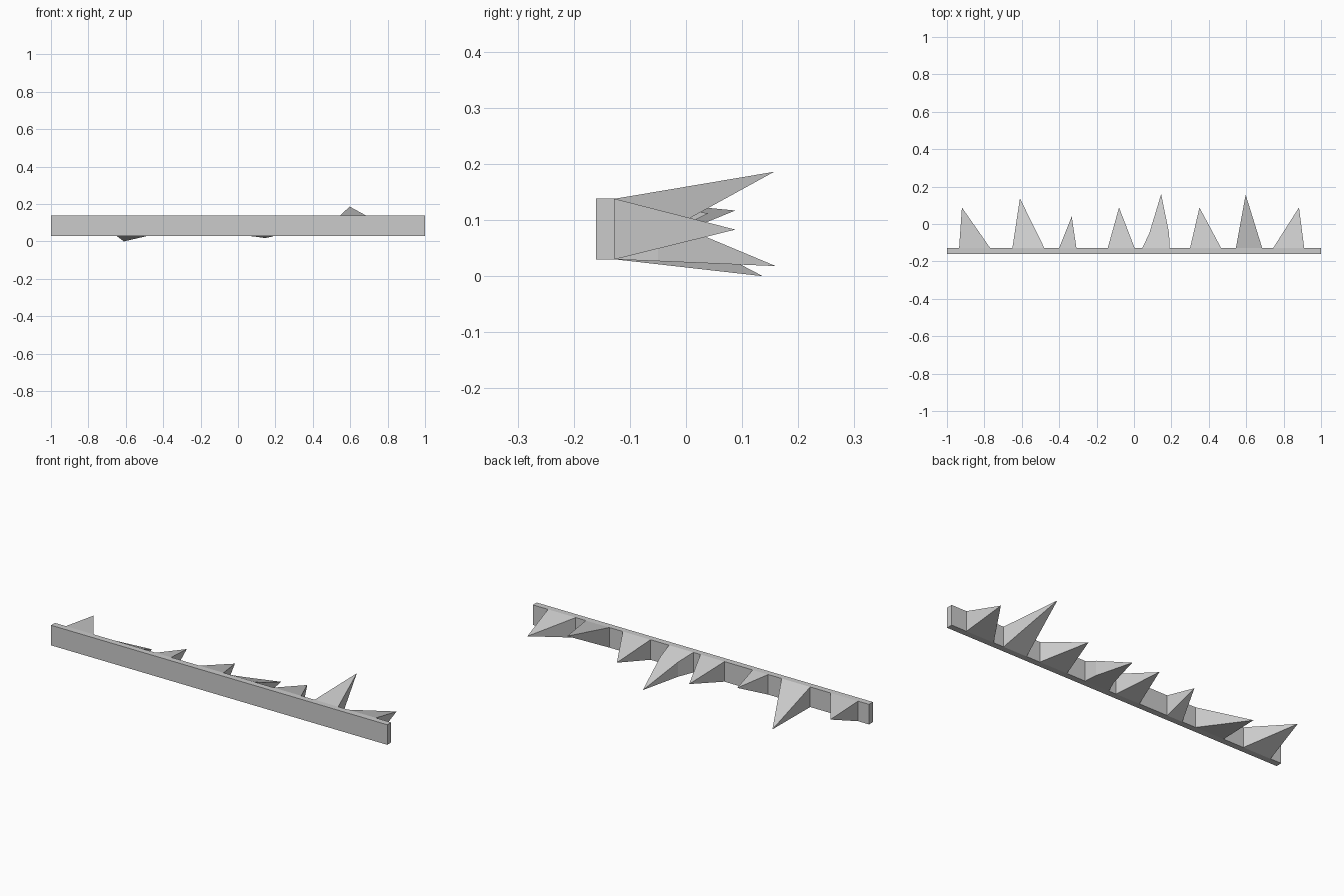
import bpy, bmesh

if "Cube" in bpy.data.objects:
    bpy.data.objects.remove(bpy.data.objects["Cube"])

Y_FRONT, Y_BACK = -0.16, -0.127
Z_LOW, Z_HIGH = 0.03, 0.138


def make_object(name, bm):
    bmesh.ops.recalc_face_normals(bm, faces=bm.faces)
    mesh = bpy.data.meshes.new(name)
    bm.to_mesh(mesh)
    bm.free()
    obj = bpy.data.objects.new(name, mesh)
    bpy.context.collection.objects.link(obj)
    return obj


def ring(bm, x0, x1, y, z0, z1):
    return [bm.verts.new((x, y, z)) for x, z in
            ((x0, z0), (x1, z0), (x1, z1), (x0, z1))]


def bridge(bm, a, b):
    for i in range(4):
        j = (i + 1) % 4
        bm.faces.new((a[i], a[j], b[j], b[i]))


def spike(name, x0, x1, tip, bend=None):
    """Four-sided spike on the back of the bar, optionally bent part way."""
    bm = bmesh.new()
    base = ring(bm, x0, x1, Y_BACK, Z_LOW, Z_HIGH)
    bm.faces.new(base)
    if bend:
        t, shift = bend
        mix = lambda a, b: a + (b - a) * t
        mid = ring(bm, mix(x0, tip[0]) + shift, mix(x1, tip[0]) + shift,
                   mix(Y_BACK, tip[1]), mix(Z_LOW, tip[2]), mix(Z_HIGH, tip[2]))
        bridge(bm, base, mid)
        base = mid
    point = bm.verts.new(tip)
    for i in range(4):
        bm.faces.new((base[i], base[(i + 1) % 4], point))
    return make_object(name, bm)


# Mounting bar
bm = bmesh.new()
front = ring(bm, -1, 1, Y_FRONT, Z_LOW, Z_HIGH)
back = ring(bm, -1, 1, Y_BACK, Z_LOW, Z_HIGH)
bridge(bm, front, back)
bm.faces.new(front)
bm.faces.new(back)
make_object("mounting_bar", bm)

# Row of irregular spikes: base start, base end, tip, bend
spikes = [
    (-0.935, -0.77, (-0.92, 0.088, 0.117), None),
    (-0.65, -0.48, (-0.61, 0.137, 0.0), None),
    (-0.40, -0.308, (-0.333, 0.04, 0.112), None),
    (-0.14, 0.003, (-0.08, 0.088, 0.083), None),
    (0.045, 0.19, (0.145, 0.16, 0.018), (0.27, 0.01)),
    (0.30, 0.465, (0.35, 0.088, 0.083), None),
    (0.545, 0.685, (0.597, 0.157, 0.186), None),
    (0.745, 0.91, (0.882, 0.088, 0.083), None),
]
for n, (x0, x1, tip, bend) in enumerate(spikes, 1):
    spike(f"spike_{n}", x0, x1, tip, bend)
